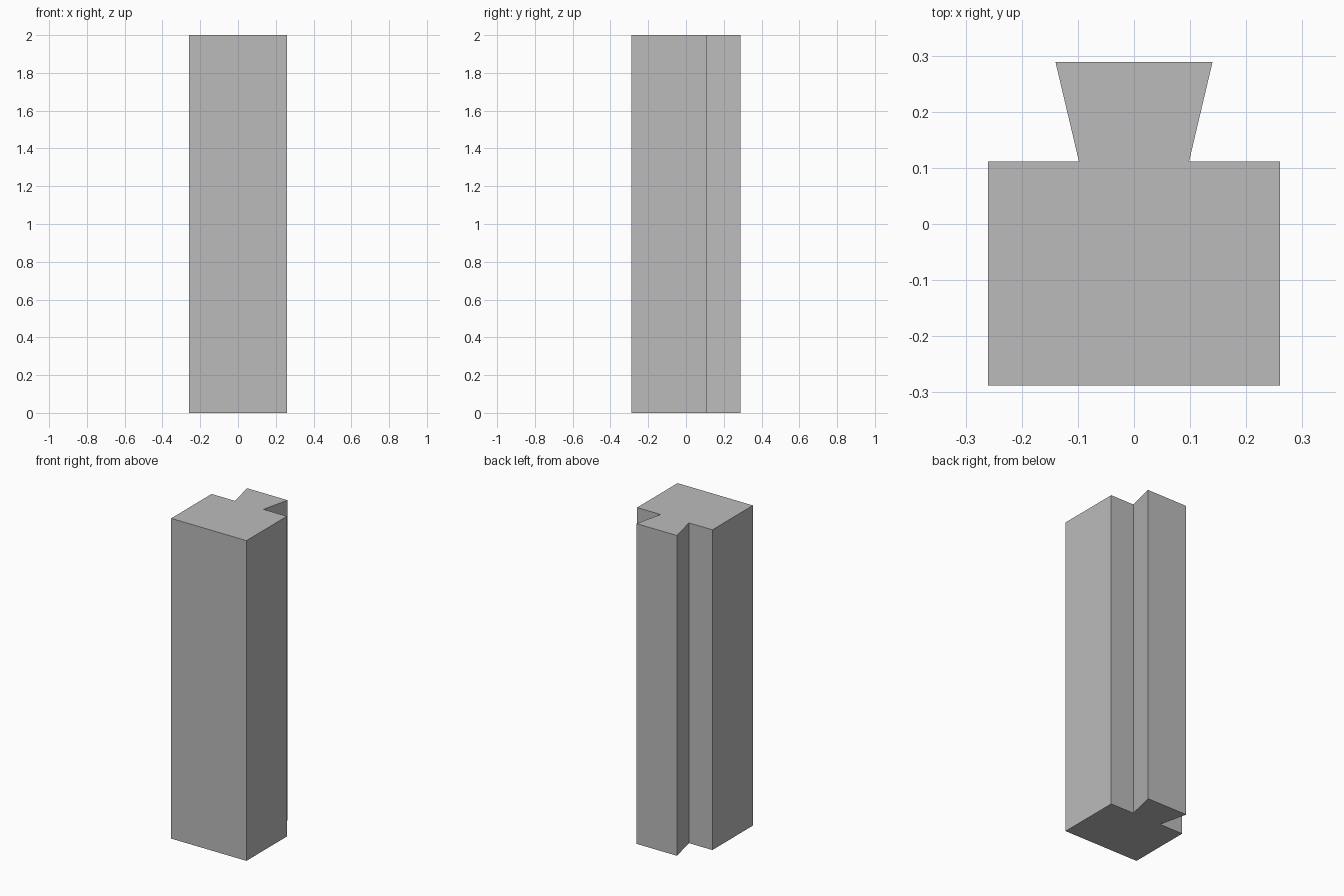
import bpy
import bmesh

HEIGHT = 2.0

cube = bpy.data.objects.get("Cube")
if cube:
    bpy.data.objects.remove(cube, do_unlink=True)

# Plain grey material
grey = bpy.data.materials.new("plain_grey")
grey.use_nodes = True
colour = (0.5, 0.5, 0.5, 1.0)
grey.diffuse_color = colour
grey.node_tree.nodes["Principled BSDF"].inputs["Base Color"].default_value = colour

# Right half of the cross-section, front to back, mirrored for the left half
half = [(0.26, -0.288), (0.26, 0.111), (0.098, 0.111), (0.14, 0.289)]
profile = half + [(-x, y) for x, y in reversed(half)]

# Block with a dovetail rail, extruded upwards as one solid
bm = bmesh.new()
base = bm.faces.new([bm.verts.new((x, y, 0)) for x, y in profile])
extruded = bmesh.ops.extrude_face_region(bm, geom=[base], use_keep_orig=True)
top_verts = [g for g in extruded["geom"] if isinstance(g, bmesh.types.BMVert)]
bmesh.ops.translate(bm, verts=top_verts, vec=(0, 0, HEIGHT))
bmesh.ops.recalc_face_normals(bm, faces=bm.faces)

mesh = bpy.data.meshes.new("dovetail_block")
bm.to_mesh(mesh)
bm.free()
mesh.materials.append(grey)
block = bpy.data.objects.new("dovetail_block", mesh)
bpy.context.collection.objects.link(block)
